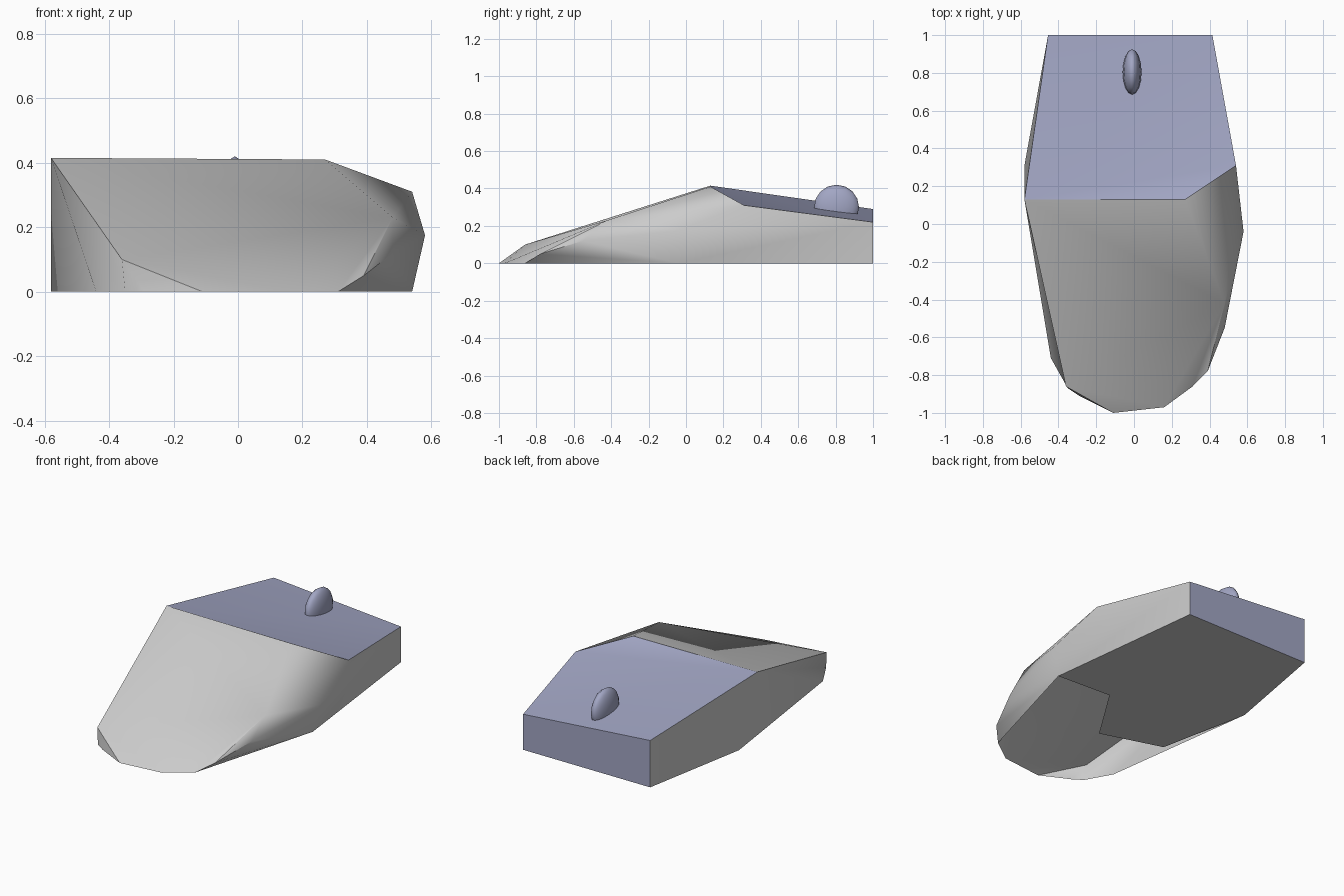
import bpy, bmesh, math

if "Cube" in bpy.data.objects:
    bpy.data.objects.remove(bpy.data.objects["Cube"])

purple = bpy.data.materials.new("lavender_plastic")
purple.diffuse_color = (0.36, 0.38, 0.55, 1)
purple.use_nodes = True
purple.node_tree.nodes["Principled BSDF"].inputs["Base Color"].default_value = purple.diffuse_color

# Key corners of the low-poly shell: rear, ridge, sides, nose and base
P = {
    "BL": (-.455, 1, .29), "BR": (.415, 1, .22), "bl": (-.455, 1, 0), "br": (.415, 1, 0),
    "RL": (-.58, .13, .415), "RR": (.27, .13, .41), "RM": (.54, .31, .31),
    "M": (.58, -.04, .175), "T": (.48, -.42, .23), "F": (-.36, -.86, .10),
    "m1": (.39, -.78, .05), "m2": (.48, -.55, .12), "r1": (.54, -.04, 0),
    "l1": (-.58, .31, 0), "l2": (-.44, -.71, 0), "l3": (-.35, -.87, 0),
    "f1": (-.29, -.91, 0), "f2": (-.11, -1, 0), "f3": (.16, -.97, 0), "f4": (.31, -.86, 0),
    "b1": (-.46, -.28, 0), "b2": (-.07, -.40, 0), "b3": (.17, -.02, 0),
}


def shell(name, faces, material=None):
    bm = bmesh.new()
    verts = {}
    for face in faces:
        keys = face.split()
        for k in keys:
            if k not in verts:
                verts[k] = bm.verts.new(P[k])
        bm.faces.new([verts[k] for k in keys])
    bmesh.ops.recalc_face_normals(bm, faces=bm.faces[:])
    mesh = bpy.data.meshes.new(name)
    bm.to_mesh(mesh)
    bm.free()
    ob = bpy.data.objects.new(name, mesh)
    bpy.context.collection.objects.link(ob)
    finish(ob, material)
    return ob


def finish(ob, material):
    if material:
        ob.data.materials.append(material)
    bpy.ops.object.select_all(action='DESELECT')
    ob.select_set(True)
    bpy.context.view_layer.objects.active = ob
    bpy.ops.object.shade_smooth_by_angle(angle=math.radians(50))


# Grey body: left wall, palm slope, nose lip, right wall, partial base
shell("body_shell", [
    "BL RL l1 bl", "RL l2 l1", "RL F l3 l2",
    "RL T F", "RL RR T",
    "F f1 l3", "F f2 f1", "F f3 f2", "F T f3", "T f4 f3", "T m1 f4", "T m2 m1",
    "RR RM T", "RM M T", "T M m2",
    "f4 m1 r1", "m1 m2 r1", "m2 M r1",
    "M RM BR", "M BR r1", "r1 BR br",
    "bl br r1 b3 b2 b1 l1",
])

# Coloured rear cover: sloping top and upright end
shell("button_cover", ["RL BR BL", "RL RM BR", "RL RR RM", "BL BR br bl"], purple)

# Scroll wheel: flattened sphere sunk into the cover
bpy.ops.mesh.primitive_uv_sphere_add(segments=12, ring_count=8, radius=1,
                                     location=(-.01, .805, .30), rotation=(math.pi / 2, 0, 0))
wheel = bpy.context.object
wheel.name = "scroll_wheel"
wheel.scale = (.05, .12, .12)
finish(wheel, purple)
